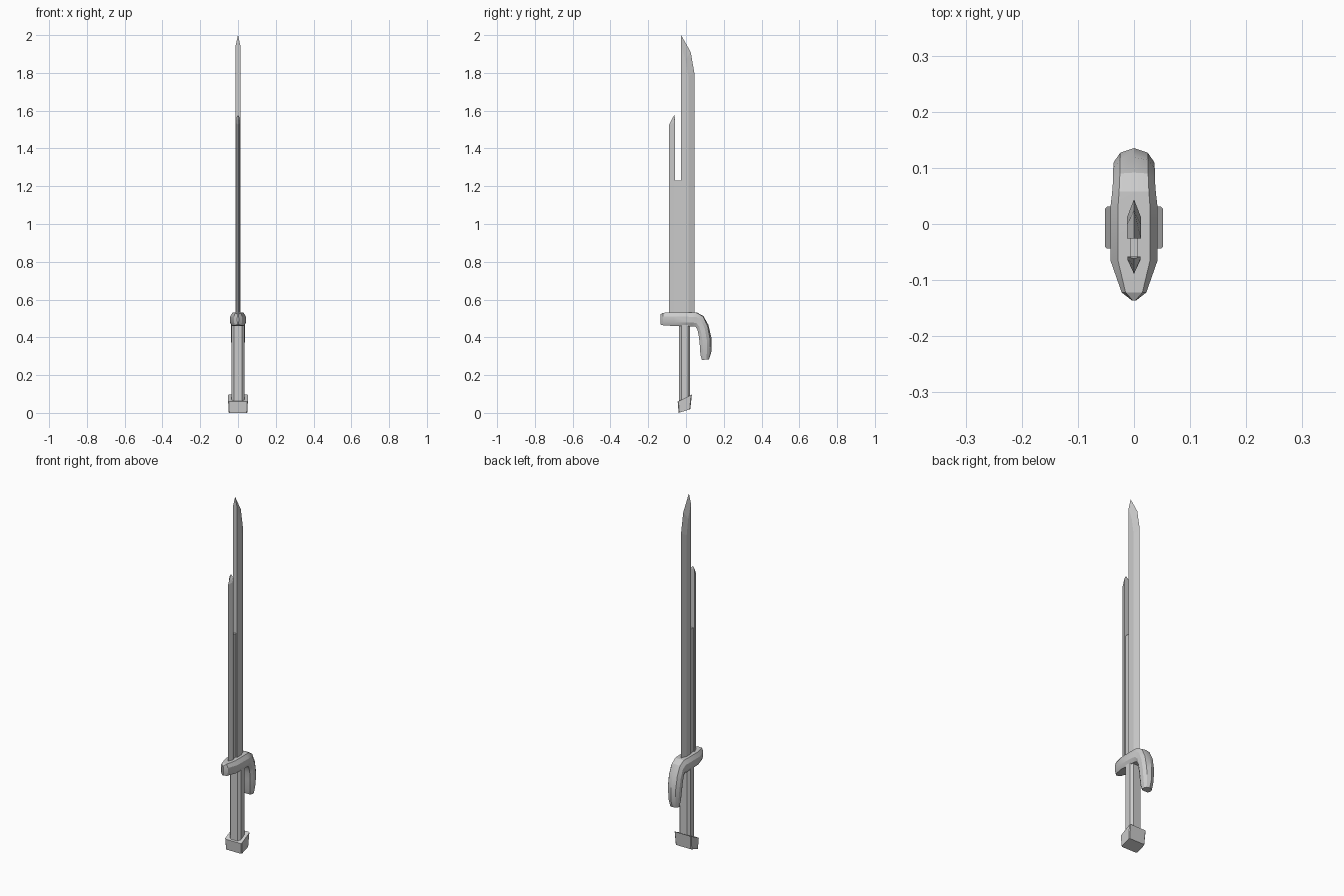
import bpy, bmesh, math
from mathutils import Vector

cube = bpy.data.objects.get("Cube")
if cube:
    bpy.data.objects.remove(cube, do_unlink=True)


def loft(name, rings, smooth=0):
    """Skin a list of closed rings, cap both ends and weld collapsed points."""
    bm = bmesh.new()
    rows = [[bm.verts.new(p) for p in ring] for ring in rings]
    n = len(rows[0])
    for a, b in zip(rows, rows[1:]):
        for i in range(n):
            j = (i + 1) % n
            bm.faces.new((a[i], a[j], b[j], b[i]))
    bm.faces.new(rows[0][::-1])
    bm.faces.new(rows[-1])
    bmesh.ops.remove_doubles(bm, verts=bm.verts, dist=0.0001)
    bmesh.ops.recalc_face_normals(bm, faces=bm.faces)
    mesh = bpy.data.meshes.new(name)
    bm.to_mesh(mesh)
    bm.free()
    obj = bpy.data.objects.new(name, mesh)
    bpy.context.collection.objects.link(obj)
    if smooth:
        bpy.ops.object.select_all(action='DESELECT')
        obj.select_set(True)
        bpy.context.view_layer.objects.active = obj
        bpy.ops.object.shade_smooth_by_angle(angle=math.radians(smooth))
    return obj


def blade(name, w, spine, levels):
    """Single-edged blade; each level is (edge y, edge z, shoulder y, shoulder z)."""
    rings = []
    for ey, ez, sy, sz in levels:
        rings.append([(0, ey, ez), (w, sy, sz), (w, spine, sz),
                      (-w, spine, sz), (-w, sy, sz)])
    return loft(name, rings)


def chamfered(hx, y0, y1, c, z):
    """Rectangle with cut corners at height z."""
    return [(hx - c, y0, z), (hx, y0 + c, z), (hx, y1 - c, z), (hx - c, y1, z),
            (c - hx, y1, z), (-hx, y1 - c, z), (-hx, y0 + c, z), (c - hx, y0, z)]


# Blades, joined by a thin web
blade("main_blade", 0.0125, -0.026, [
    (0.044, 0.5, 0.012, 0.5), (0.044, 1.8, 0.012, 1.78),
    (0.025, 1.91, -0.002, 1.87), (-0.026, 2.0, -0.026, 1.945)])
blade("small_blade", 0.0115, -0.058, [
    (-0.089, 0.5, -0.064, 0.5), (-0.089, 1.525, -0.064, 1.535),
    (-0.076, 1.553, -0.062, 1.55), (-0.062, 1.577, -0.058, 1.56)])
loft("blade_web", [[(x, y, z) for x, y in
                    ((-0.006, -0.07), (0.006, -0.07), (0.006, -0.02), (-0.006, -0.02))]
                   for z in (0.5, 1.23)])

# Hooked guard: outer point, inner point, half width, ridge height
guard_path = [
    ((-0.136, 0.522), (-0.136, 0.468), 0.004, 0),
    ((-0.122, 0.53), (-0.122, 0.464), 0.022, 0),
    ((-0.065, 0.531), (-0.065, 0.46), 0.042, 0),
    ((0.03, 0.531), (0.03, 0.457), 0.042, 0),
    ((0.058, 0.53), (0.05, 0.456), 0.039, 0.001),
    ((0.09, 0.51), (0.061, 0.44), 0.037, 0.004),
    ((0.114, 0.46), (0.067, 0.41), 0.037, 0.007),
    ((0.127, 0.39), (0.072, 0.37), 0.036, 0.009),
    ((0.125, 0.32), (0.076, 0.31), 0.03, 0.009),
    ((0.117, 0.283), (0.084, 0.28), 0.024, 0.005),
]
rings = []
for outer, inner, w, ridge in guard_path:
    o, i = Vector((0, *outer)), Vector((0, *inner))
    peak = o + (o - i).normalized() * ridge
    half = [(0.68 * w, 0), (w, 0.3), (w, 0.72), (0.72 * w, 1)]
    right = [o.lerp(i, t) + Vector((x, 0, 0)) for x, t in half]
    left = [Vector((-p.x, p.y, p.z)) for p in reversed(right)]
    rings.append([peak] + right + left)
loft("guard", rings, 25)

# Grip
loft("grip", [chamfered(0.034, -0.036, 0.022, 0.012, z) for z in (0.03, 0.48)], 30)

# Slanted pommel
bottom = chamfered(0.05, -0.039, 0.023, 0.004, 0)
top = chamfered(0.052, -0.044, 0.031, 0.004, 0)
loft("pommel", [
    [(x, y, 0.32 * (y + 0.039)) for x, y, z in bottom],
    [(x, y, 0.06 + 0.5 * (y + 0.044)) for x, y, z in top]])
